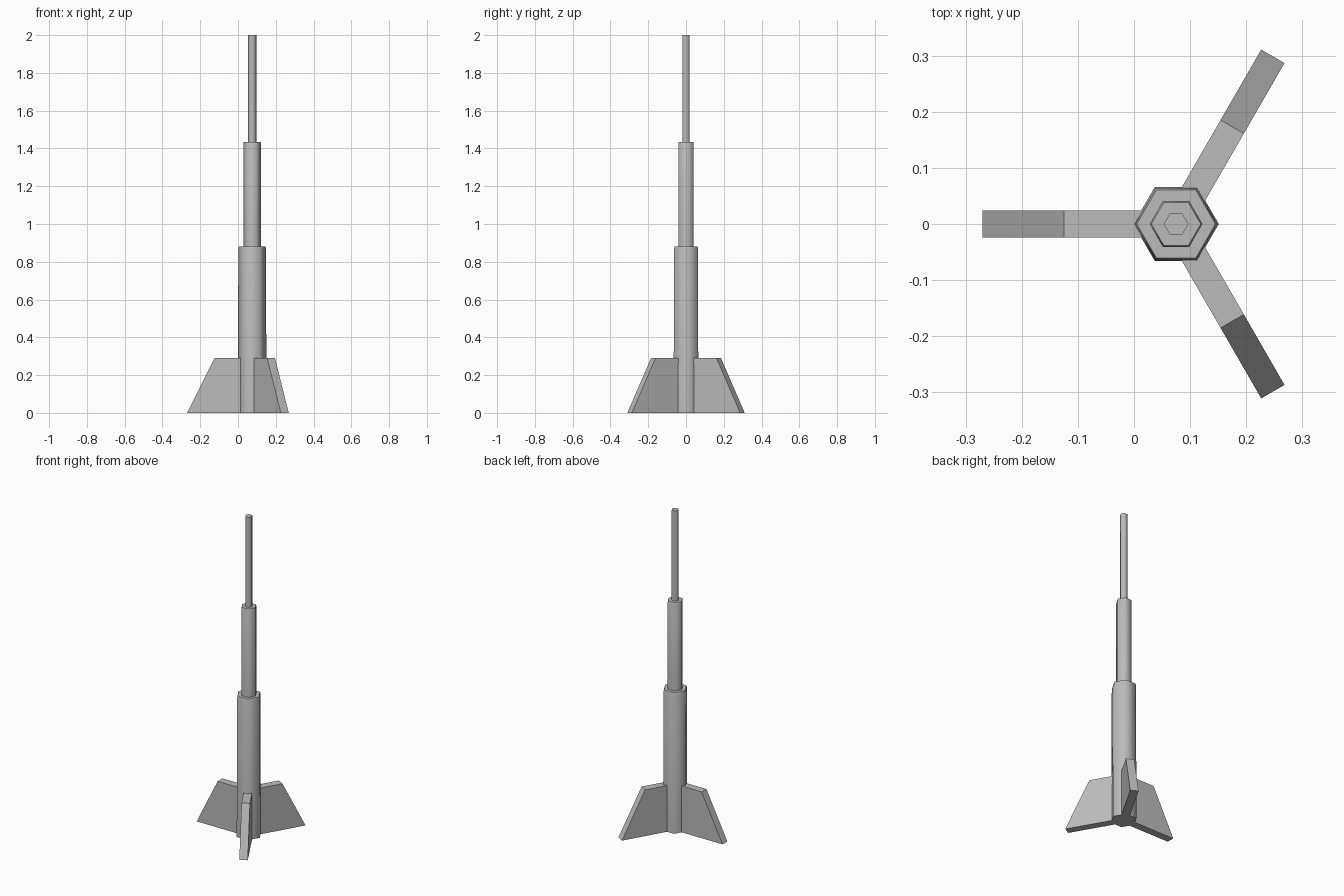
import bpy, bmesh, math
from mathutils import Matrix

cube = bpy.data.objects.get("Cube")
if cube:
    bpy.data.objects.remove(cube, do_unlink=True)

AXIS_X = 0.075   # the mast stands off-centre so that the three fins balance

grey = bpy.data.materials.new("grey metal")
grey.use_nodes = True
colour = (0.5, 0.5, 0.5, 1)
grey.diffuse_color = colour
grey.node_tree.nodes["Principled BSDF"].inputs["Base Color"].default_value = colour


def make_object(name, bm):
    bmesh.ops.recalc_face_normals(bm, faces=bm.faces)
    mesh = bpy.data.meshes.new(name)
    bm.to_mesh(mesh)
    bm.free()
    mesh.materials.append(grey)
    obj = bpy.data.objects.new(name, mesh)
    obj.location.x = AXIS_X
    bpy.context.collection.objects.link(obj)
    return obj


def hex_tube(name, profile):
    """Six-sided solid from (radius, height) rings, capped at both ends."""
    bm = bmesh.new()
    rings = []
    for r, z in profile:
        rings.append([bm.verts.new((r * math.cos(i * math.pi / 3),
                                    r * math.sin(i * math.pi / 3), z)) for i in range(6)])
    for low, high in zip(rings, rings[1:]):
        for i in range(6):
            j = (i + 1) % 6
            bm.faces.new((low[i], low[j], high[j], high[i]))
    bm.faces.new(rings[0])
    bm.faces.new(rings[-1])
    obj = make_object(name, bm)
    bpy.ops.object.select_all(action='DESELECT')
    obj.select_set(True)
    bpy.context.view_layer.objects.active = obj
    bpy.ops.object.shade_smooth_by_angle(angle=math.radians(65))
    return obj


def fin(name, angle):
    """Flat tapered plate reaching outward from the mast axis."""
    bm = bmesh.new()
    half = 0.024
    outline = [(0, 0), (0.345, 0), (0.2, 0.29), (0, 0.29)]
    face = bm.faces.new([bm.verts.new((r, -half, z)) for r, z in outline])
    side = bmesh.ops.extrude_face_region(bm, geom=[face])["geom"]
    bmesh.ops.translate(bm, vec=(0, 2 * half, 0),
                        verts=[v for v in side if isinstance(v, bmesh.types.BMVert)])
    bm.transform(Matrix.Rotation(math.radians(angle), 4, 'Z'))
    return make_object(name, bm)


# Telescoping mast, each stage with a slightly chamfered rim
hex_tube("lower_mast", [(0.076, 0), (0.073, 0.872), (0.07, 0.882)])
hex_tube("middle_mast", [(0.047, 0.86), (0.047, 1.427), (0.044, 1.435)])
hex_tube("upper_mast", [(0.022, 1.42), (0.022, 2.0)])

# Three stabilising fins
for name, angle in (("right_fin", 180), ("back_fin", 60), ("front_fin", 300)):
    fin(name, angle)
